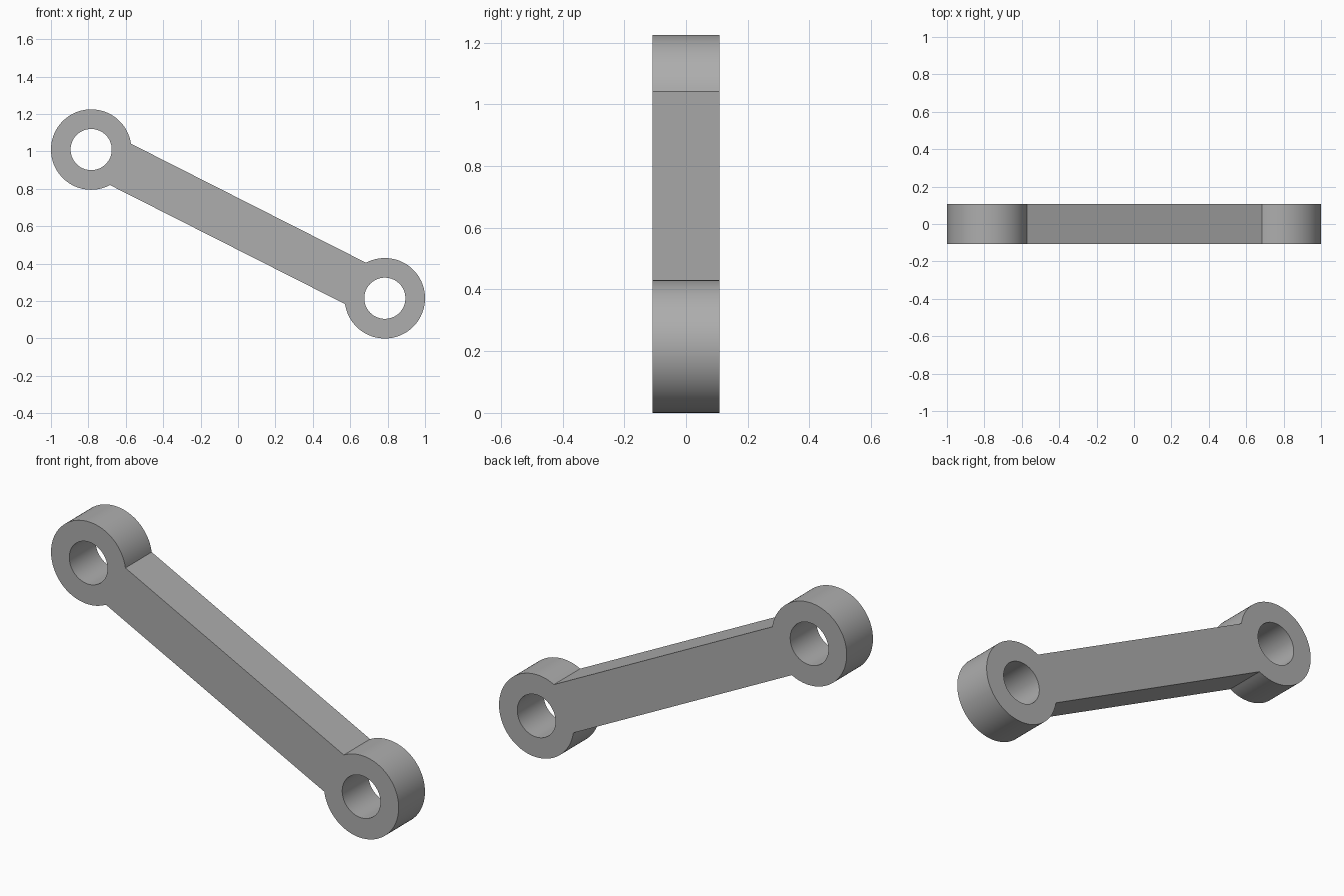
import bpy, bmesh
from math import sin, cos, asin, pi, hypot, atan2, radians
from mathutils import Matrix, Vector

cube = bpy.data.objects.get("Cube")
if cube:
    bpy.data.objects.remove(cube, do_unlink=True)

# Main dimensions
LOW = Vector((0.785, 0, 0.215))
HIGH = Vector((-0.785, 0, 1.01))
OUTER, BORE = 0.215, 0.11
BAR_HALF, DEPTH = 0.124, 0.216
ARC, NECK = 72, 16          # segments on the free rim and across the bar

axis = LOW - HIGH
half = hypot(axis.x, axis.z) / 2
join = asin(BAR_HALF / OUTER)

steel = bpy.data.materials.new("mid grey")
steel.use_nodes = True
grey = (0.42, 0.42, 0.42, 1)
steel.diffuse_color = grey
steel.node_tree.nodes["Principled BSDF"].inputs["Base Color"].default_value = grey

bm = bmesh.new()


def ring_end(side):
    """Flat ring at one end; returns the rim points that meet the bar."""
    angles = [-join + 2 * join * i / NECK for i in range(NECK)]
    angles += [join + (2 * pi - 2 * join) * i / ARC for i in range(ARC)]

    def circle(r):
        return [bm.verts.new((side * (half - r * cos(a)), 0, -side * r * sin(a)))
                for a in angles]
    rim, bore = circle(OUTER), circle(BORE)
    for i in range(len(angles)):
        j = (i + 1) % len(angles)
        bm.faces.new((rim[i], rim[j], bore[j], bore[i]))
    return rim[:NECK + 1]


# Two ring ends joined by the bar, then thickened
necks = [ring_end(side) for side in (-1, 1)]
bm.faces.new(necks[0][::-1] + necks[1][::-1])
extruded = bmesh.ops.extrude_face_region(bm, geom=bm.faces[:])["geom"]
moved = [v for v in extruded if isinstance(v, bmesh.types.BMVert)]
bmesh.ops.translate(bm, verts=moved, vec=(0, DEPTH, 0))
bmesh.ops.translate(bm, verts=bm.verts, vec=(0, -DEPTH / 2, 0))
bmesh.ops.recalc_face_normals(bm, faces=bm.faces)

# Tilt the link into place
tilt = Matrix.Rotation(-atan2(axis.z, axis.x), 4, 'Y')
bm.transform(Matrix.Translation((LOW + HIGH) / 2) @ tilt)

mesh = bpy.data.meshes.new("connecting_link")
bm.to_mesh(mesh)
bm.free()
mesh.materials.append(steel)
link = bpy.data.objects.new("connecting_link", mesh)
bpy.context.collection.objects.link(link)

# Smooth rims and bores, crisp corners
bpy.ops.object.select_all(action='DESELECT')
link.select_set(True)
bpy.context.view_layer.objects.active = link
bpy.ops.object.shade_smooth_by_angle(angle=radians(30))
